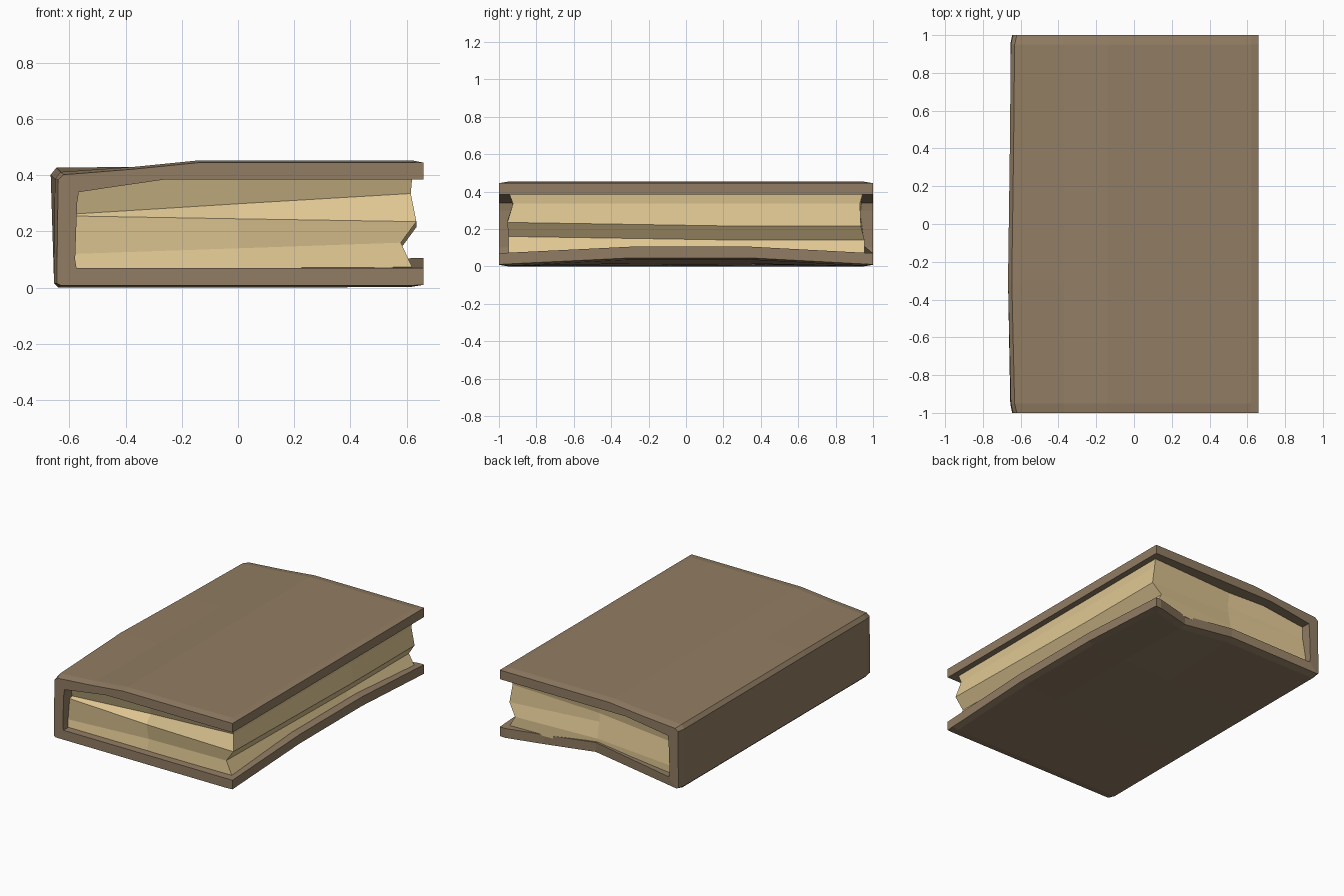
import bpy, bmesh

if "Cube" in bpy.data.objects:
    bpy.data.objects.remove(bpy.data.objects["Cube"])


def material(name, rgb):
    m = bpy.data.materials.new(name)
    m.diffuse_color = (*rgb, 1)
    m.use_nodes = True
    m.node_tree.nodes["Principled BSDF"].inputs["Base Color"].default_value = m.diffuse_color
    return m


def make_object(name, bm, mat):
    bmesh.ops.recalc_face_normals(bm, faces=bm.faces[:])
    mesh = bpy.data.meshes.new(name)
    bm.to_mesh(mesh)
    bm.free()
    mesh.materials.append(mat)
    ob = bpy.data.objects.new(name, mesh)
    bpy.context.collection.objects.link(ob)
    return ob


leather = material("worn brown cover", (0.285, 0.205, 0.125))
paper = material("old cream paper", (0.74, 0.57, 0.29))

# Cover: C-shaped wall profile (outer and inner line), swept from front to back
outer = [(.66, .01), (.62, 0), (.38, 0), (0, 0), (-.64, 0), (-.655, .015), (-.65, .385),
         (-.63, .41), (-.37, .43), (-.14, .453), (.62, .453), (.66, .445)]
inner = [(.66, .07), (.62, .07), (.38, .07), (0, .07), (-.575, .07), (-.58, .10), (-.573, .30),
         (-.567, .34), (-.42, .362), (-.26, .385), (.62, .385), (.66, .385)]
n = len(outer)
# y, fore-edge lift of lower board, mid lift of lower board, spine lean, end chamfer
stations = [(-1, 0, 0, 0, .008), (-.95, .003, 0, .002, 0), (-.3, .035, .005, .017, 0),
            (.35, .035, .01, .008, 0), (.95, .003, .045, .002, 0), (1, 0, .05, 0, .008)]

bm = bmesh.new()
rings = []
for y, lift, mid, lean, cham in stations:
    ring = []
    for line, is_outer in ((outer, True), (inner, False)):
        row = []
        for i, (x, z) in enumerate(line):
            yy = y
            if i < 2:
                z += lift
            elif i == 2:
                z += lift * .4
                yy -= .06 if y > .9 else 0
            elif i == 3:
                z += mid
                yy -= .06 if y > .9 else 0
            if is_outer:
                if 1 <= i <= 4:
                    z += cham
                elif 7 <= i <= 10:
                    z -= cham
                if 4 <= i <= 7:
                    x += cham * 1.2
                if i in (6, 7):
                    x -= lean
                    z += lean
            row.append(bm.verts.new((x, yy, z)))
        ring.append(row)
    rings.append(ring)

for a, b in zip(rings, rings[1:]):
    for side in (0, 1):
        for i in range(n - 1):
            bm.faces.new((a[side][i], a[side][i + 1], b[side][i + 1], b[side][i]))
    for i in (0, n - 1):                     # fore-edge rims of the boards
        bm.faces.new((a[0][i], a[1][i], b[1][i], b[0][i]))
for ring in (rings[0], rings[-1]):           # head and tail rims
    for i in range(n - 1):
        bm.faces.new((ring[0][i], ring[0][i + 1], ring[1][i + 1], ring[1][i]))
make_object("cover", bm, leather)

# Page block: uneven stacked rings
# each level: (z left, z right), fore-edge x, tail y (left, mid, right), head y
levels = [((.062, .062), .625, (-.95, -.95, -.95), .955),
          ((.12, .16), .58, (-.945, -.93, -.95), .955),
          ((.255, .235), .635, (-.935, -.955, -.955), .935),
          ((.262, .335), .615, (-.91, -.91, -.925), .93),
          ((.388, .388), .62, (-.945, -.945, -.945), .945)]
bm = bmesh.new()
prev = None
for (zl, zr), fx, (yl, ym, yr), yb in levels:
    zm = (zl + zr) / 2
    pts = [(-.585, yl, zl), (.0, ym, zm), (fx, yr, zr),
           (fx, .3, zr - (.02 if .1 < zr < .3 else 0)),
           (fx, yb, zr - (.02 if .1 < zr < .3 else 0)),
           (.0, yb - .03, zm), (-.585, yb, zl)]
    ring = [bm.verts.new(p) for p in pts]
    if prev:
        for i in range(len(ring)):
            j = (i + 1) % len(ring)
            bm.faces.new((prev[i], prev[j], ring[j], ring[i]))
    else:
        bm.faces.new(ring)
    prev = ring
bm.faces.new(prev)
make_object("pages", bm, paper)
